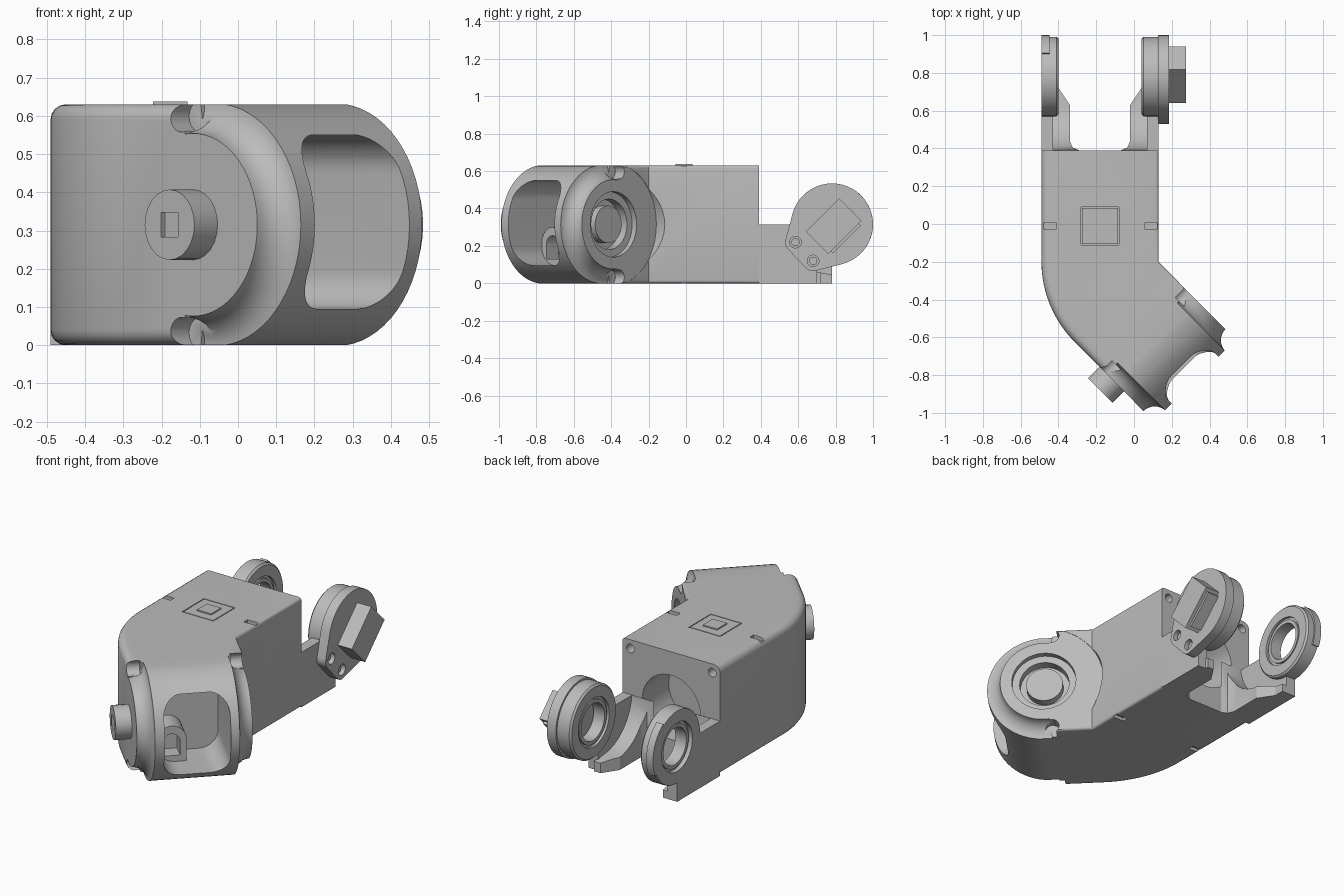
import bpy, bmesh
from math import cos, sin, radians
from mathutils import Matrix, Vector
from mathutils.geometry import convex_hull_2d

if "Cube" in bpy.data.objects:
    bpy.data.objects.remove(bpy.data.objects["Cube"])

grey = bpy.data.materials.new("plain_grey")
grey.use_nodes = True
grey.diffuse_color = (0.5, 0.5, 0.5, 1)
grey.node_tree.nodes["Principled BSDF"].inputs["Base Color"].default_value = (0.5, 0.5, 0.5, 1)

# Frames: profiles are drawn in local xy and extruded or turned about local z
FLAT = Matrix.Identity(4)
SIDE = Matrix(((0, 0, 1, 0), (1, 0, 0, 0), (0, 1, 0, 0), (0, 0, 0, 1)))
HEAD = Matrix.Rotation(radians(-45), 4, "Z")        # local x runs out along the bent head
FLANK = HEAD @ Matrix.Translation((0.497, 0, 0.315)) @ SIDE @ SIDE
JOINT = Matrix.Translation((0, 0.78, 0.315)) @ SIDE
BACK = SIDE @ SIDE                                   # local x is up, local y is x, local z is y
MIDDLE = -0.715                                      # sum of the two flank offsets


def finish(name, bm, matrix):
    bmesh.ops.remove_doubles(bm, verts=bm.verts, dist=1e-5)
    bmesh.ops.transform(bm, matrix=matrix, verts=bm.verts)
    bmesh.ops.recalc_face_normals(bm, faces=bm.faces)
    mesh = bpy.data.meshes.new(name)
    bm.to_mesh(mesh)
    bm.free()
    mesh.materials.append(grey)
    obj = bpy.data.objects.new(name, mesh)
    bpy.context.collection.objects.link(obj)
    return obj


def skin(rings, wrap):
    """Join rings of points into a closed solid."""
    bm = bmesh.new()
    vs = [[bm.verts.new(p) for p in ring] for ring in rings]
    n, m = len(vs), len(vs[0])
    for i in range(n if wrap else n - 1):
        a, b = vs[i], vs[(i + 1) % n]
        for j in range(m):
            k = (j + 1) % m
            bm.faces.new((a[j], a[k], b[k], b[j]))
    if not wrap:
        bm.faces.new(vs[0])
        bm.faces.new(vs[-1])
    return bm


def prism(name, pts, lo, hi, matrix=FLAT):
    return finish(name, skin([[(x, y, z) for x, y in pts] for z in (lo, hi)], False), matrix)


def lathe(name, pts, matrix, start=0, sweep=360, seg=48):
    full = sweep == 360
    angles = [radians(start + sweep * i / seg) for i in range(seg if full else seg + 1)]
    rings = [[(r * cos(a), r * sin(a), z) for r, z in pts] for a in angles]
    return finish(name, skin(rings, full), matrix)


def cylinder(name, r, lo, hi, matrix, seg=48):
    circle = [(x, y) for x, y in arc(0, 0, r, 0, 360, seg)[:-1]]
    return prism(name, circle, lo, hi, matrix)


def arc(cx, cy, r, a0, a1, n=12):
    return [(cx + r * cos(radians(a0 + (a1 - a0) * i / n)),
             cy + r * sin(radians(a0 + (a1 - a0) * i / n))) for i in range(n + 1)]


def rect(x0, x1, y0, y1):
    return [(x0, y0), (x1, y0), (x1, y1), (x0, y1)]


def rounded(x0, x1, y0, y1, r):
    return (arc(x0 + r, y0 + r, r, 180, 270) + arc(x1 - r, y0 + r, r, 270, 360)
            + arc(x1 - r, y1 - r, r, 0, 90) + arc(x0 + r, y1 - r, r, 90, 180))


def carve(obj, cutter, operation="DIFFERENCE"):
    mod = obj.modifiers.new("cut", "BOOLEAN")
    mod.object, mod.operation, mod.solver = cutter, operation, "EXACT"
    bpy.context.view_layer.objects.active = obj
    bpy.ops.object.modifier_apply(modifier=mod.name)
    bpy.data.objects.remove(cutter)


# Body: bent outline, raised to full height, long edges rounded
def bent(s, t):
    p = HEAD @ Vector((s, t, 0))
    return (p.x, p.y)


outline = ([(-0.49, 0.39)] + arc(0.11, -0.2, 0.6, 180, 225)
           + [bent(0.95, -0.665), bent(0.95, -0.05), (0.13, -0.2), (0.13, 0.39)])
body = prism("body", outline, 0, 0.63)
bm = bmesh.new()
bm.from_mesh(body.data)


def long_edges(left):
    found = []
    for e in bm.edges:
        a, b = (v.co for v in e.verts)
        if abs(a.z - b.z) > 0.001 or (a.y > 0.38 and b.y > 0.38):
            continue
        mid = (a + b) / 2
        t = (mid.x + mid.y) * 0.7071
        if (mid.x < -0.45 or t < -0.6) if left else (mid.x > 0.12 and t > -0.06):
            found.append(e)
    return found


for left, width in ((True, 0.04), (False, 0.015)):
    bmesh.ops.bevel(bm, geom=long_edges(left), offset=width, segments=4, profile=0.5, affect="EDGES")
bm.to_mesh(body.data)
bm.free()

# Round nose of the head, with its window cut in to a pocket
nose = [(0.317, -2)] + arc(0, 0, 0.317, 0, 180, 32) + [(-0.317, -2)]
carve(body, prism("nose_cutter", nose, -2, 2, FLANK), "INTERSECT")
carve(body, prism("window_cutter", rounded(-0.53, -0.18, 0.095, 0.55, 0.1), 0.42, 1.1, HEAD @ SIDE))

# Curved groove round the nose on each flank, with scooped ends
cove = arc(0.323, -0.05, 0.084, 180, 270, 8) + [(0.5, -0.134), (0.5, 0.05), (0.239, 0.05)]
for flip in (False, True):
    pts = [(r, MIDDLE - t) if flip else (r, t) for r, t in cove]
    carve(body, lathe("groove_cutter", pts, FLANK, -7, 194, 33))
    lo, hi = (MIDDLE - 0.05, MIDDLE + 0.12) if flip else (-0.12, 0.05)
    for up in (-1, 1):
        end = FLANK @ Matrix.Translation((up * 0.283, -0.042, 0))
        carve(body, cylinder("scoop_cutter", 0.041, lo, hi, end, 20))

# Clearance at the bend and bearing recess with its boss
carve(body, cylinder("clearance_cutter", 0.325, -0.052, 0.3, FLANK))
for name, r, floor in (("recess_cutter", 0.175, -0.085), ("bearing_cutter", 0.135, -0.14)):
    carve(body, cylinder(name, r, floor, 0.05, FLANK))
cylinder("bearing_boss", 0.1, -0.15, -0.09, FLANK)

# Back opening and corner screw holes
carve(body, cylinder("opening_cutter", 0.185, 0.15, 0.5, BACK @ Matrix.Translation((0.31, -0.18, 0))))
for x in (-0.44, 0.08):
    carve(body, cylinder("screw_cutter", 0.025, 0.33, 0.5, BACK @ Matrix.Translation((0.58, x, 0)), 16))

# Slots on the top and bottom edges, and the sunk square on top
for x in (-0.445, 0.09):
    for z in (0.0, 0.63):
        carve(body, prism("slot_cutter", rect(x - 0.035, x + 0.035, -0.026, 0.006), z - 0.02, z + 0.02))
carve(body, prism("frame_cutter", rect(-0.28, -0.08, -0.11, 0.09), 0.62, 0.7))
prism("top_inlay", rect(-0.275, -0.085, -0.105, 0.085), 0.615, 0.63)
prism("top_button", rect(-0.222, -0.132, -0.055, 0.035), 0.625, 0.637)

# Output shaft with a square socket
shaft = cylinder("output_shaft", 0.092, -0.75, -0.66, FLANK, 24)
carve(shaft, prism("socket_cutter", rect(-0.032, 0.032, -0.032, 0.032), -0.8, -0.735, FLANK))

# Arched lug inside the nose window
lug = prism("window_lug", [(-0.53, 0.09), (-0.37, 0.09)] + arc(-0.45, 0.22, 0.08, 0, 180),
            0.41, 0.56, HEAD @ SIDE)
carve(lug, prism("lug_cutter", [(-0.495, 0.13), (-0.405, 0.13)] + arc(-0.45, 0.21, 0.045, 0, 180),
                 0.47, 0.7, HEAD @ SIDE))

# Two rear arms, mirrored about the middle of the body: outer wall, sloping ledge, bearing ring
ledge_shape = [(-0.44, 0.39), (-0.29, 0.39), (-0.325, 0.405), (-0.34, 0.44), (-0.34, 0.63), (-0.40, 0.72)]
ring = [(0.105, -0.475), (0.125, -0.475), (0.125, -0.465), (0.14, -0.465), (0.14, -0.49), (0.207, -0.49),
        (0.21, -0.485), (0.21, -0.41), (0.2, -0.40), (0.14, -0.40),
        (0.14, -0.415), (0.125, -0.415), (0.125, -0.405), (0.105, -0.405)]
for label, sign, reach in (("right", 1, 0.78), ("left", -1, 0.7)):
    def place(x):
        return x if sign > 0 else -0.36 - x
    wall = [(0.39, 0), (reach, 0), (reach, 0.12), (0.62, 0.2), (0.575, 0.315), (0.39, 0.315)]
    prism(label + "_arm_wall", wall, place(-0.49), place(-0.43), SIDE)
    tip = [(-0.40, reach), (-0.44, reach)] if reach > 0.72 else [(-0.44, 0.72)]
    ledge = prism(label + "_arm_ledge", [(place(x), y) for x, y in ledge_shape + tip], 0, 0.315)
    slope = [(0.3, -0.1), (0.9, -0.1), (0.9, 0.03), (0.78, 0.045)] + arc(0.66, 0.34, 0.27, 270, 180, 8) + [(0.3, 0.34)]
    carve(ledge, prism("slope_cutter", slope, -1, 1, SIDE), "INTERSECT")
    lathe(label + "_bearing_ring", [(r, place(x)) for r, x in ring], JOINT)

# Raised stop on the rim of the right ring
lathe("ring_stop", [(0.2, -0.49), (0.22, -0.49), (0.22, -0.447), (0.2, -0.447)], JOINT, -25, 80, 12)

# Outer plate on the left arm with two screw holes
screws = [(0.585, 0.22), (0.68, 0.12)]
pts = [Vector(p) for p in arc(0.781, 0.315, 0.219, 0, 352.5, 47)]
for y, z in screws:
    pts += [Vector(p) for p in arc(y, z, 0.055, 0, 337.5, 15)]
plate = prism("left_outer_plate", [tuple(pts[i]) for i in convex_hull_2d(pts)], 0.128, 0.185, SIDE)
for y, z in screws:
    spot = Matrix.Translation((0, y, z)) @ SIDE
    carve(plate, cylinder("screw_cutter", 0.031, 0.15, 0.3, spot, 20))
    cylinder("plate_screw", 0.022, 0.14, 0.165, spot, 16)

# Tilted connector block on the plate
TILT = Matrix.Translation((0, 0.79, 0.305)) @ SIDE @ Matrix.Rotation(radians(45), 4, "Z")
prism("connector_block", rect(-0.125, 0.125, -0.085, 0.085), 0.18, 0.275, TILT)
prism("connector_step", rect(-0.105, 0.105, -0.1, -0.08), 0.18, 0.255, TILT)

# Smooth shading with sharp edges kept
bpy.ops.object.select_all(action="DESELECT")
for obj in bpy.context.scene.objects:
    if obj.type == "MESH" and grey.name in obj.data.materials:
        obj.select_set(True)
        bpy.context.view_layer.objects.active = obj
bpy.ops.object.shade_smooth_by_angle(angle=radians(30))
